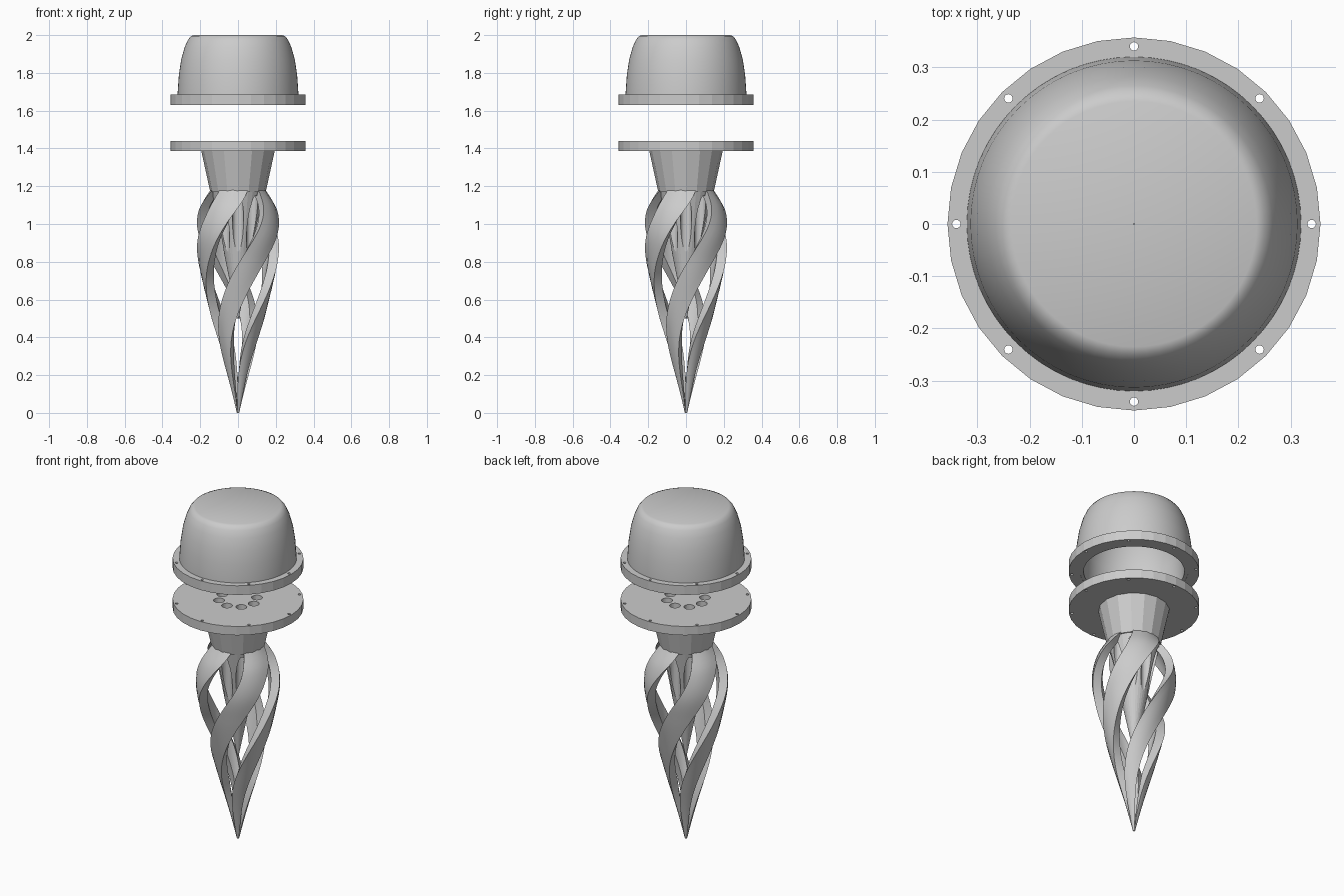
import bpy, bmesh
from math import sin, cos, pi, radians

if "Cube" in bpy.data.objects:
    bpy.data.objects.remove(bpy.data.objects["Cube"])


def finish(name, bm, smooth=None):
    bmesh.ops.remove_doubles(bm, verts=bm.verts, dist=1e-5)
    bmesh.ops.recalc_face_normals(bm, faces=bm.faces)
    me = bpy.data.meshes.new(name)
    bm.to_mesh(me)
    bm.free()
    ob = bpy.data.objects.new(name, me)
    bpy.context.collection.objects.link(ob)
    bpy.ops.object.select_all(action='DESELECT')
    bpy.context.view_layer.objects.active = ob
    ob.select_set(True)
    if smooth:
        bpy.ops.object.shade_smooth_by_angle(angle=radians(smooth))
    return ob


def skin(bm, rings, loop=False):
    """Join rings of points with quads; loop=True joins last ring to first."""
    vs = [[bm.verts.new(p) for p in ring] for ring in rings]
    pairs = list(zip(vs, vs[1:])) + ([(vs[-1], vs[0])] if loop else [])
    for a, b in pairs:
        for i in range(len(a)):
            j = (i + 1) % len(a)
            bm.faces.new((a[i], a[j], b[j], b[i]))
    return vs


def lathe(name, profile, n, loop=False, smooth=None):
    bm = bmesh.new()
    rings = [[(r * cos(2 * pi * i / n), r * sin(2 * pi * i / n), z) for i in range(n)]
             for r, z in profile]
    vs = skin(bm, rings, loop)
    if not loop:
        bm.faces.new(vs[0])
        bm.faces.new(vs[-1])
    return finish(name, bm, smooth)


def hole_cutter(name, ring_r, hole_r, z0, z1, n):
    bm = bmesh.new()
    for k in range(8):
        a = k * pi / 4
        ring = [(ring_r * cos(a) + hole_r * cos(2 * pi * i / n),
                 ring_r * sin(a) + hole_r * sin(2 * pi * i / n)) for i in range(n)]
        vs = skin(bm, [[(x, y, z0) for x, y in ring], [(x, y, z1) for x, y in ring]])
        bm.faces.new(vs[0])
        bm.faces.new(vs[1])
    ob = finish(name, bm)
    ob.hide_render = True
    return ob


def cut(ob, cutter):
    bpy.context.view_layer.objects.active = ob
    m = ob.modifiers.new("holes", 'BOOLEAN')
    m.operation = 'DIFFERENCE'
    m.solver = 'EXACT'
    m.object = cutter
    bpy.ops.object.modifier_apply(modifier=m.name)


def interp(table, z):
    """Smooth (Catmull-Rom style) lookup in a list of (z, value)."""
    n = len(table)
    slope = []
    for i in range(n):
        a, b = table[max(i - 1, 0)], table[min(i + 1, n - 1)]
        slope.append((b[1] - a[1]) / (b[0] - a[0]))
    for i in range(n - 1):
        z0, v0 = table[i]
        z1, v1 = table[i + 1]
        if z <= z1 or i == n - 2:
            h = z1 - z0
            t = (z - z0) / h
            return ((2*t**3 - 3*t**2 + 1) * v0 + (t**3 - 2*t**2 + t) * h * slope[i]
                    + (3*t**2 - 2*t**3) * v1 + (t**3 - t**2) * h * slope[i + 1])


# Hollow dome cap
lathe("dome_cap", [(.001, 2), (.235, 2), (.25, 1.994), (.265, 1.975), (.283, 1.935),
                   (.301, 1.87), (.313, 1.79), (.32, 1.69), (.32, 1.632), (.275, 1.632),
                   (.272, 1.79), (.255, 1.88), (.23, 1.94), (.2, 1.955), (.001, 1.955)],
      64, loop=True, smooth=35)

# Bolted flanges, collar and inner cone
cap_flange = lathe("cap_flange", [(.357, 1.685), (.357, 1.63), (.295, 1.63), (.295, 1.685)],
                   32, loop=True)
base_flange = lathe("base_flange", [(.357, 1.44), (.357, 1.387)], 32)
collar = lathe("collar", [(.195, 1.39), (.147, 1.17)], 16)
cone = lathe("inner_cone", [(.14, 1.175), (.004, .5)], 32)

# Bolt holes and drain channels
bolts = hole_cutter("bolt_cutter", .34, .008, 1.3, 1.75, 16)
drains = hole_cutter("drain_cutter", .105, .03, .4, 1.5, 24)
cut(cap_flange, bolts)
cut(base_flange, bolts)
for part in (base_flange, collar, cone):
    cut(part, drains)
for c in (bolts, drains):
    bpy.data.objects.remove(c)

# Four twisting blades meeting at the bottom tip
RADIUS = [(0, .006), (.1, .03), (.2, .056), (.4, .113), (.6, .165), (.8, .21),
          (.95, .23), (1.08, .205), (1.19, .14)]
TWIST = [(0, -65), (.2, -60), (.38, -43), (.66, 0), (.95, 46), (1.19, 81)]
HALF = [(0, 40), (.2, 28), (.5, 22), (.9, 20), (1.05, 22), (1.19, 32)]
STEPS = 56
for k in range(4):
    rings = []
    for s in range(STEPS + 1):
        z = 1.19 * s / STEPS
        r = interp(RADIUS, z)
        mid = -90 + 90 * k + interp(TWIST, z)
        half = interp(HALF, z)
        inner = r - min(.05, r * .5)
        ring = [(r, f) for f in (-1, -.5, 0, .5, 1)]
        ring += [(inner, f) for f in (.85, .4, 0, -.4, -.85)]
        rings.append([(q * cos(radians(mid + half * f)),
                       q * sin(radians(mid + half * f)), z) for q, f in ring])
    bm = bmesh.new()
    vs = skin(bm, rings)
    bm.faces.new(vs[0])
    bm.faces.new(vs[-1])
    finish("twisted_blade_%d" % (k + 1), bm, 40)
